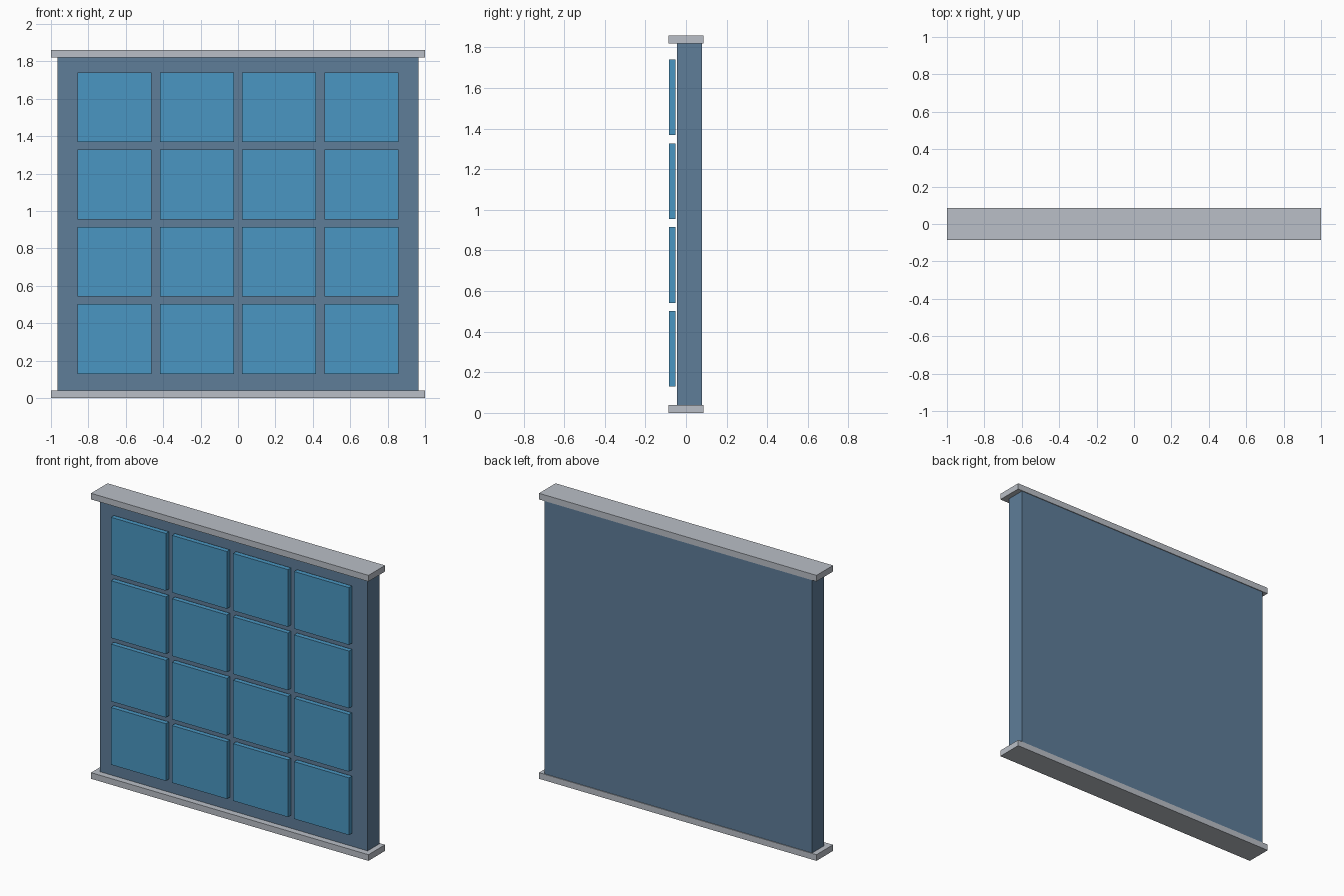
import bpy

default = bpy.data.objects.get("Cube")
if default:
    bpy.data.objects.remove(default, do_unlink=True)


def linear(c):
    return c / 12.92 if c <= 0.04045 else ((c + 0.055) / 1.055) ** 2.4


def material(name, srgb):
    colour = [linear(c) for c in srgb] + [1.0]
    mat = bpy.data.materials.new(name)
    mat.use_nodes = True
    mat.diffuse_color = colour
    mat.node_tree.nodes["Principled BSDF"].inputs["Base Color"].default_value = colour
    return mat


def box(name, low, high, mat):
    centre = [(a + b) / 2 for a, b in zip(low, high)]
    bpy.ops.mesh.primitive_cube_add(size=1, location=centre)
    obj = bpy.context.object
    obj.name = name
    obj.scale = [b - a for a, b in zip(low, high)]
    bpy.ops.object.transform_apply(location=False, rotation=False, scale=True)
    obj.data.materials.append(mat)
    return obj


slate = material("slate blue", (0.37, 0.49, 0.60))
glass = material("glass blue", (0.29, 0.59, 0.76))
grey = material("light grey", (0.73, 0.75, 0.78))

# Wall slab between two overhanging rails
height, rail = 1.86, 0.04
box("wall_panel", (-0.965, -0.044, rail), (0.965, 0.08, height - rail), slate)
box("bottom_rail", (-1, -0.085, 0), (1, 0.085, rail), grey)
box("top_rail", (-1, -0.085, height - rail), (1, 0.085, height), grey)

# Grid of window panes standing just clear of the wall
pane_w, pane_h = 0.396, 0.373
for row in range(4):
    for col in range(4):
        x = (col - 1.5) * 0.44
        z = 0.935 + (row - 1.5) * 0.413
        box(f"window_pane_{row + 1}_{col + 1}",
            (x - pane_w / 2, -0.083, z - pane_h / 2),
            (x + pane_w / 2, -0.052, z + pane_h / 2), glass)
